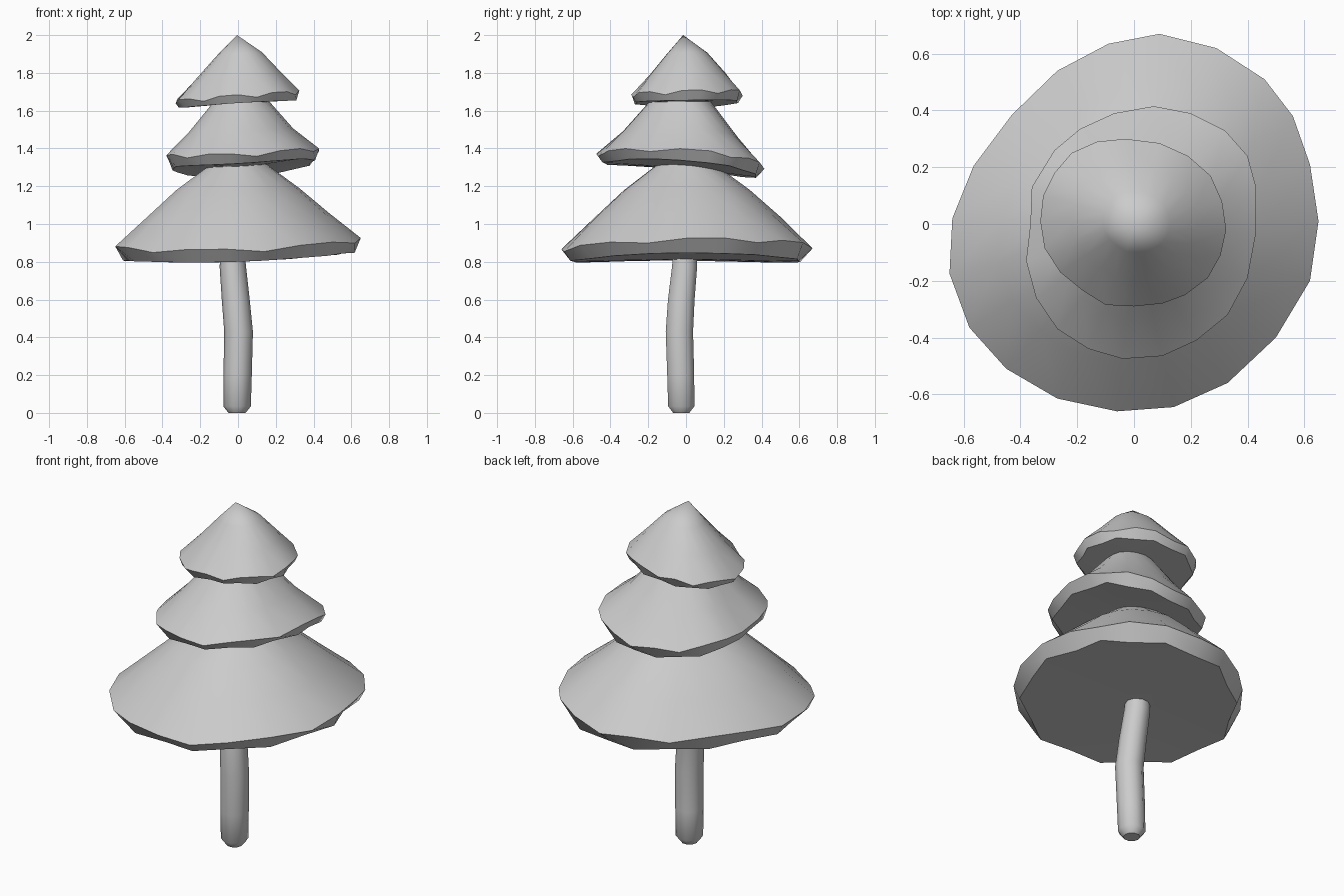
import bpy, bmesh, math
from mathutils import Vector

if "Cube" in bpy.data.objects:
    bpy.data.objects.remove(bpy.data.objects["Cube"])


def make_object(name, rings, tip=None):
    """Loft closed rings from bottom to top, closing both ends."""
    bm = bmesh.new()
    loops = [[bm.verts.new(p) for p in ring] for ring in rings]
    n = len(loops[0])
    for a, b in zip(loops, loops[1:]):
        for i in range(n):
            j = (i + 1) % n
            bm.faces.new((a[i], a[j], b[j], b[i]))

    def fan(loop, point):
        c = bm.verts.new(point)
        for i in range(n):
            bm.faces.new((loop[i], loop[(i + 1) % n], c))

    fan(loops[0], sum((v.co for v in loops[0]), Vector()) / n)
    fan(loops[-1], tip or sum((v.co for v in loops[-1]), Vector()) / n)
    bmesh.ops.recalc_face_normals(bm, faces=bm.faces)
    mesh = bpy.data.meshes.new(name)
    bm.to_mesh(mesh)
    bm.free()
    obj = bpy.data.objects.new(name, mesh)
    bpy.context.collection.objects.link(obj)
    bpy.ops.object.select_all(action='DESELECT')
    obj.select_set(True)
    bpy.context.view_layer.objects.active = obj
    bpy.ops.object.shade_smooth_by_angle(angle=math.radians(40))
    return obj


def tier(name, outline, rim, base, upper, tip=None):
    """Foliage skirt: rim and base are (height, x tilt, y tilt, x curve);
    upper rings are (scale, centre x, centre y, height, tilt share)."""
    radius = max(math.hypot(x, y) for x, y in outline)

    def height(f, x, y):
        u, v = x / radius, y / radius
        return f[0] + f[1] * u + f[2] * v + f[3] * u * u

    under, lip = [], []
    for i, (x, y) in enumerate(outline):
        s = 0.95 if i % 2 else 0.89
        under.append((x * s, y * s, height(base, x, y)))
        lip.append((x, y, height(rim, x, y) + (0.008 if i % 3 else -0.012)))
    rings = [under, lip]
    for s, cx, cy, z, share in upper:
        rings.append([(cx + x * s, cy + y * s,
                       z + share * (height(rim, x, y) - rim[0])) for x, y in outline])
    return make_object(name, rings, tip)


# Bent trunk: centre x, centre y, height, radius
path = [(-.005, -.025, 0, .045), (-.005, -.025, .035, .073), (-.002, -.028, .2, .075),
        (.003, -.035, .43, .076), (-.012, -.025, .6, .074), (-.027, -.008, .77, .07),
        (-.03, -.005, .85, .065)]
SIDES = 10
make_object("trunk", [[(cx + r * math.cos(math.tau * k / SIDES),
                        cy + r * math.sin(math.tau * k / SIDES), z)
                       for k in range(SIDES)] for cx, cy, z, r in path])

# Lower foliage
low = [(.09, .67), (.29, .62), (.46, .51), (.56, .38), (.62, .21), (.65, .01), (.62, -.2),
       (.5, -.4), (.33, -.56), (.14, -.645), (-.06, -.66), (-.27, -.615), (-.45, -.51),
       (-.58, -.365), (-.65, -.175), (-.64, .02), (-.565, .205), (-.43, .385),
       (-.27, .54), (-.09, .635)]
tier("lower_foliage", low, (.87, .022, .01, .03), (.80, .022, 0, .03),
     [(.74, 0, 0, 1.035, .5), (.5, 0, 0, 1.18, .2), (.25, .005, 0, 1.305, 0),
      (.19, .005, 0, 1.345, 0)])

# Middle foliage
mid = [(.07, .415), (.2, .39), (.32, .33), (.4, .24), (.43, .13), (.43, -.03), (.4, -.19),
       (.33, -.32), (.22, -.41), (.1, -.465), (-.04, -.475), (-.16, -.44), (-.27, -.37),
       (-.345, -.26), (-.38, -.13), (-.365, 0), (-.36, .13), (-.28, .26), (-.19, .335),
       (-.07, .39)]
tier("middle_foliage", mid, (1.33, .02, -.035, .05), (1.28, .025, -.04, .04),
     [(.68, .0, -.01, 1.475, .5), (.38, .01, -.02, 1.64, 0), (.28, .01, -.02, 1.69, 0)])

# Top foliage
top = [(-.03, .3), (.09, .285), (.19, .24), (.27, .17), (.31, .08), (.325, -.02),
       (.305, -.11), (.26, -.19), (.18, -.25), (.1, -.28), (0, -.29), (-.1, -.285),
       (-.18, -.235), (-.26, -.17), (-.315, -.085), (-.33, .01), (-.32, .1), (-.28, .18),
       (-.22, .25), (-.13, .29)]
tier("top_foliage", top, (1.685, .025, .01, -.01), (1.645, .02, .005, -.01),
     [(.68, .005, .005, 1.795, .7), (.36, .01, .005, 1.905, .3)], tip=(-.005, -.015, 2.0))
